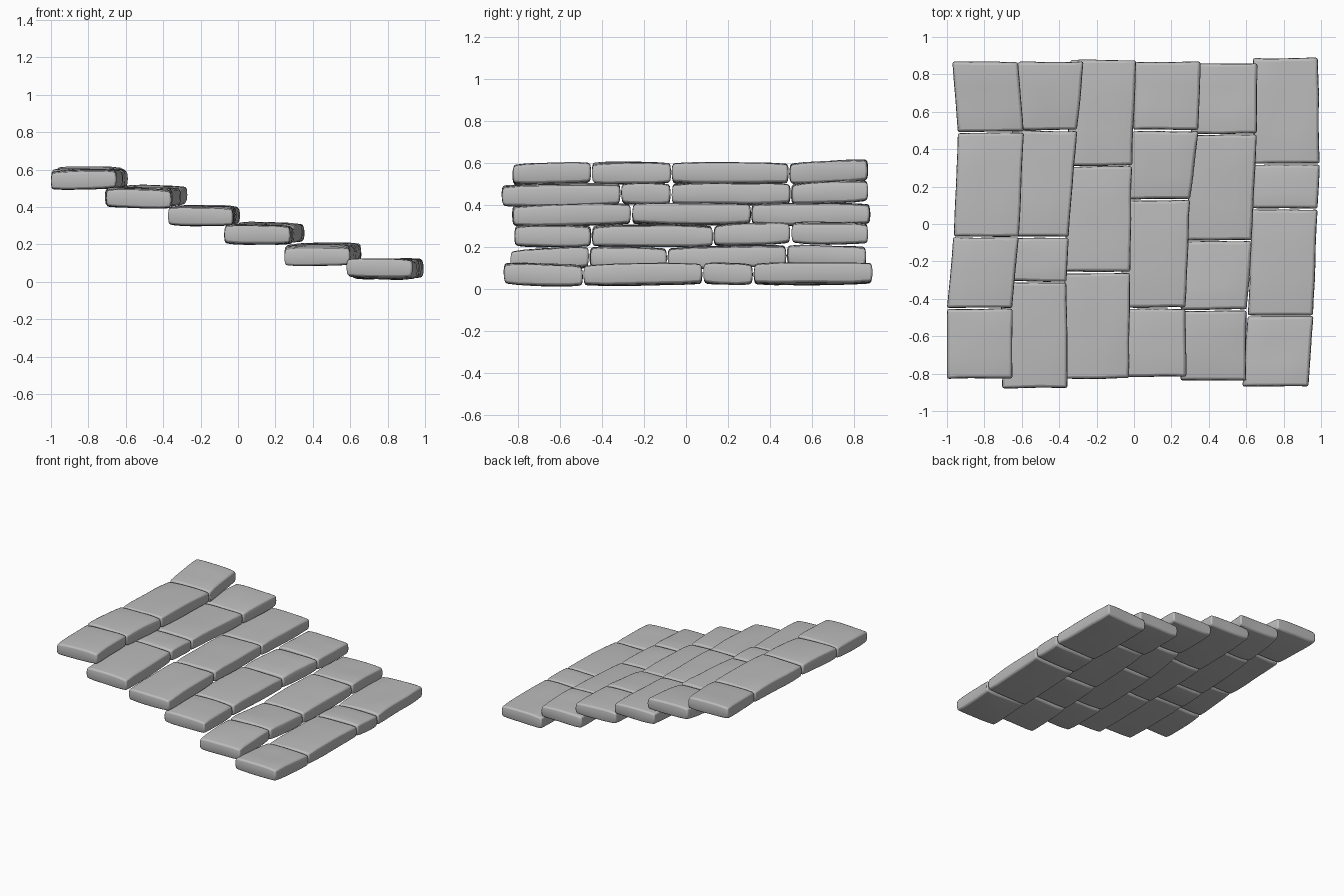
import bpy, bmesh, random
from mathutils import Vector, noise

random.seed(4)
cube = bpy.data.objects.get("Cube")
if cube:
    bpy.data.objects.remove(cube)

stone = bpy.data.materials.new("grey stone")
stone.use_nodes = True
grey = (0.5, 0.5, 0.5, 1)
stone.diffuse_color = grey
stone.node_tree.nodes["Principled BSDF"].inputs["Base Color"].default_value = grey

WIDTH = 0.35
THICK = 0.105
GAP = 0.003

# Joints along each step, back to front: (y, right edge x, top z)
STEPS = {
    "top_step": [(0.87, -0.62, 0.62), (0.49, -0.59, 0.602), (-0.07, -0.615, 0.605),
                 (-0.45, -0.65, 0.605), (-0.83, -0.65, 0.595)],
    "fifth_step": [(0.87, -0.27, 0.52), (0.5, -0.305, 0.505), (-0.07, -0.35, 0.505),
                   (-0.31, -0.36, 0.505), (-0.88, -0.355, 0.495)],
    "fourth_step": [(0.88, 0.01, 0.41), (0.31, -0.01, 0.408), (-0.26, -0.02, 0.41),
                    (-0.83, -0.025, 0.4)],
    "third_step": [(0.87, 0.355, 0.318), (0.5, 0.345, 0.32), (0.13, 0.3, 0.305),
                   (-0.45, 0.275, 0.305), (-0.82, 0.28, 0.305)],
    "second_step": [(0.86, 0.66, 0.205), (0.48, 0.655, 0.212), (-0.09, 0.63, 0.198),
                    (-0.46, 0.6, 0.202), (-0.84, 0.6, 0.185)],
    "bottom_step": [(0.89, 0.985, 0.127), (0.32, 0.992, 0.123), (0.08, 0.98, 0.125),
                    (-0.49, 0.96, 0.117), (-0.87, 0.93, 0.127)],
}


def make_stone(name, back, front):
    """A slightly pillowed, uneven block spanning two joints."""
    bm = bmesh.new()
    bmesh.ops.create_cube(bm, size=2)
    bmesh.ops.subdivide_edges(bm, edges=bm.edges[:], cuts=5, use_grid_fill=True)
    y_back, x_back, z_back = back
    y_front, x_front, z_front = front
    offset = Vector((random.random(), random.random(), random.random())) * 20
    tilt = random.uniform(-0.004, 0.004)
    for v in bm.verts:
        a, b, c = v.co
        t = (b + 1) / 2
        right = x_front + (x_back - x_front) * t
        top = z_front + (z_back - z_front) * t
        y_low, y_high = y_front + GAP, y_back - GAP
        # Crowned faces: ends and corners sink a little
        crown = 0.006 * (a ** 4 + b ** 4) * c
        side = 0.006 * c ** 2
        v.co = Vector((right - WIDTH * (1 - a) / 2 - side * a,
                       y_low + (y_high - y_low) * t - side * b,
                       top - THICK * (1 - c) / 2 - crown + tilt * a))
        wobble = noise.noise_vector(v.co * 5 + offset)
        v.co += Vector((wobble.x, wobble.y, wobble.z)) * 0.005
        v.co.z = max(v.co.z, 0)
    mesh = bpy.data.meshes.new(name)
    bm.to_mesh(mesh)
    bm.free()
    mesh.materials.append(stone)
    obj = bpy.data.objects.new(name, mesh)
    bpy.context.collection.objects.link(obj)

    # Worn edges
    bevel = obj.modifiers.new("worn edges", "BEVEL")
    bevel.width = 0.01
    bevel.segments = 2
    bevel.limit_method = "ANGLE"
    bevel.angle_limit = 0.9
    return obj


stones = []
for step, joints in STEPS.items():
    for i, (back, front) in enumerate(zip(joints, joints[1:])):
        stones.append(make_stone(f"{step}_stone_{i + 1}", back, front))

# Smooth shading on every stone
bpy.ops.object.select_all(action="DESELECT")
for obj in stones:
    obj.select_set(True)
bpy.context.view_layer.objects.active = stones[0]
bpy.ops.object.shade_smooth_by_angle(angle=0.9)
